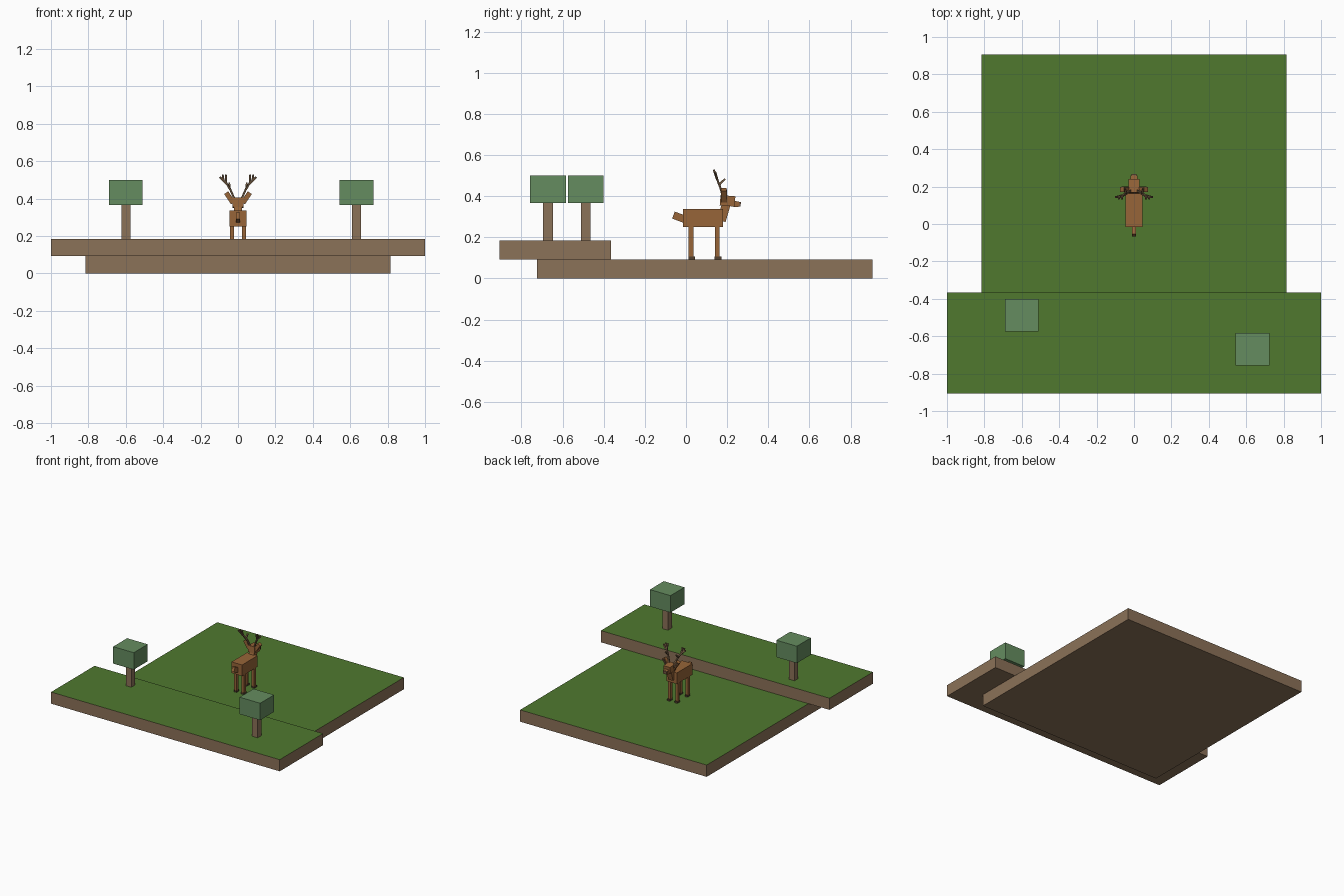
import bpy, bmesh, math
from mathutils import Vector, Matrix

if "Cube" in bpy.data.objects:
    bpy.data.objects.remove(bpy.data.objects["Cube"])


def material(name, rgb):
    m = bpy.data.materials.new(name)
    m.diffuse_color = (*rgb, 1)
    m.use_nodes = True
    m.node_tree.nodes["Principled BSDF"].inputs["Base Color"].default_value = m.diffuse_color
    return m


GRASS = material("grass green", (0.080, 0.190, 0.028))
EARTH = material("earth brown", (0.260, 0.168, 0.098))
LEAF = material("leaf green", (0.130, 0.265, 0.115))
FUR = material("fur brown", (0.310, 0.130, 0.040))
ANTLER = material("antler brown", (0.170, 0.105, 0.055))
HOOF = material("hoof dark brown", (0.085, 0.050, 0.028))
MUZZLE = material("muzzle grey brown", (0.200, 0.110, 0.060))


def make(name, bm, mats):
    me = bpy.data.meshes.new(name)
    bm.to_mesh(me)
    bm.free()
    for m in mats:
        me.materials.append(m)
    ob = bpy.data.objects.new(name, me)
    bpy.context.collection.objects.link(ob)
    return ob


def box(name, lo, hi, mat, top=None):
    """Upright box between two corners, with an optional top colour."""
    lo, hi = Vector(lo), Vector(hi)
    bm = bmesh.new()
    bmesh.ops.create_cube(bm, size=1, matrix=Matrix.Translation((lo + hi) / 2)
                          @ Matrix.Diagonal((*(hi - lo), 1)))
    if top:
        for f in bm.faces:
            f.material_index = int(f.normal.z > 0.5)
    return make(name, bm, [mat, top] if top else [mat])


def bar(name, a, b, width, depth, mat, taper=1.0):
    """Square bar from a to b; width lies across, depth in the other direction."""
    a, b = Vector(a), Vector(b)
    axis = (b - a).normalized()
    side = Vector((1, 0, 0))
    side = (side - axis * side.dot(axis)).normalized()
    other = axis.cross(side)
    bm = bmesh.new()
    rings = []
    for p, s in ((a, 1.0), (b, taper)):
        rings.append([bm.verts.new(p + side * i * width * s / 2 + other * j * depth * s / 2)
                      for i, j in ((-1, -1), (1, -1), (1, 1), (-1, 1))])
    bm.faces.new(rings[0][::-1])
    bm.faces.new(rings[1])
    for k in range(4):
        n = (k + 1) % 4
        bm.faces.new((rings[0][k], rings[0][n], rings[1][n], rings[1][k]))
    bmesh.ops.recalc_face_normals(bm, faces=bm.faces)
    return make(name, bm, [mat])


# Two overlapping terrain slabs
box("lower_ground", (-0.816, -0.725, 0), (0.816, 0.907, 0.093), EARTH, GRASS)
box("upper_ground", (-1, -0.907, 0.093), (1, -0.365, 0.185), EARTH, GRASS)

# Trees
for tag, x, y in (("left", -0.60, -0.487), ("right", 0.634, -0.67)):
    box(tag + "_tree_trunk", (x - 0.024, y - 0.024, 0.185),
        (x + 0.024, y + 0.024, 0.366), EARTH)
    box(tag + "_tree_leaves", (x - 0.09, y - 0.087, 0.366),
        (x + 0.09, y + 0.087, 0.5), LEAF)

# Deer body, neck, head and tail
box("deer_body", (-0.046, -0.015, 0.25), (0.046, 0.18, 0.338), FUR)
bar("deer_neck", (0, 0.172, 0.28), (0, 0.2, 0.375), 0.042, 0.042, FUR)
bar("deer_head", (0, 0.166, 0.38), (0, 0.238, 0.374), 0.058, 0.05, FUR)
bar("deer_snout", (0, 0.225, 0.363), (0, 0.257, 0.36), 0.038, 0.028, FUR)
bar("deer_nose", (0, 0.252, 0.362), (0, 0.266, 0.361), 0.028, 0.022, MUZZLE)
bar("deer_tail", (0, -0.008, 0.288), (0, -0.061, 0.308), 0.024, 0.036, FUR)

for tag, s in (("left", -1), ("right", 1)):
    # Legs and hooves
    for end, y in (("front", 0.152), ("rear", 0.024)):
        x = s * 0.032
        box(f"{tag}_{end}_leg", (x - 0.011, y - 0.012, 0.1), (x + 0.011, y + 0.012, 0.255), FUR)
        box(f"{tag}_{end}_hoof", (x - 0.012, y - 0.013, 0.093),
            (x + 0.012, y + 0.02, 0.106), HOOF)
    # Ears
    bar(tag + "_ear", (s * 0.026, 0.184, 0.377), (s * 0.063, 0.184, 0.432),
        0.026, 0.026, FUR)
    bar(tag + "_inner_ear", (s * 0.033, 0.198, 0.387), (s * 0.060, 0.198, 0.427),
        0.015, 0.004, HOOF)

    # Antlers: main beam plus tines
    path = [(0.018, 0.18, 0.395), (0.04, 0.165, 0.447),
            (0.063, 0.15, 0.485), (0.065, 0.135, 0.528)]
    tines = [((0.061, 0.152, 0.48), (0.097, 0.143, 0.515)),
             ((0.077, 0.148, 0.495), (0.082, 0.135, 0.527)),
             ((0.045, 0.162, 0.456), (0.047, 0.19, 0.484))]
    pairs = list(zip(path, path[1:])) + tines
    for i, (a, b) in enumerate(pairs):
        a, b = (s * a[0], *a[1:]), (s * b[0], *b[1:])
        bar(f"{tag}_antler_{i + 1}", a, b, 0.011, 0.011, ANTLER, 0.85)
